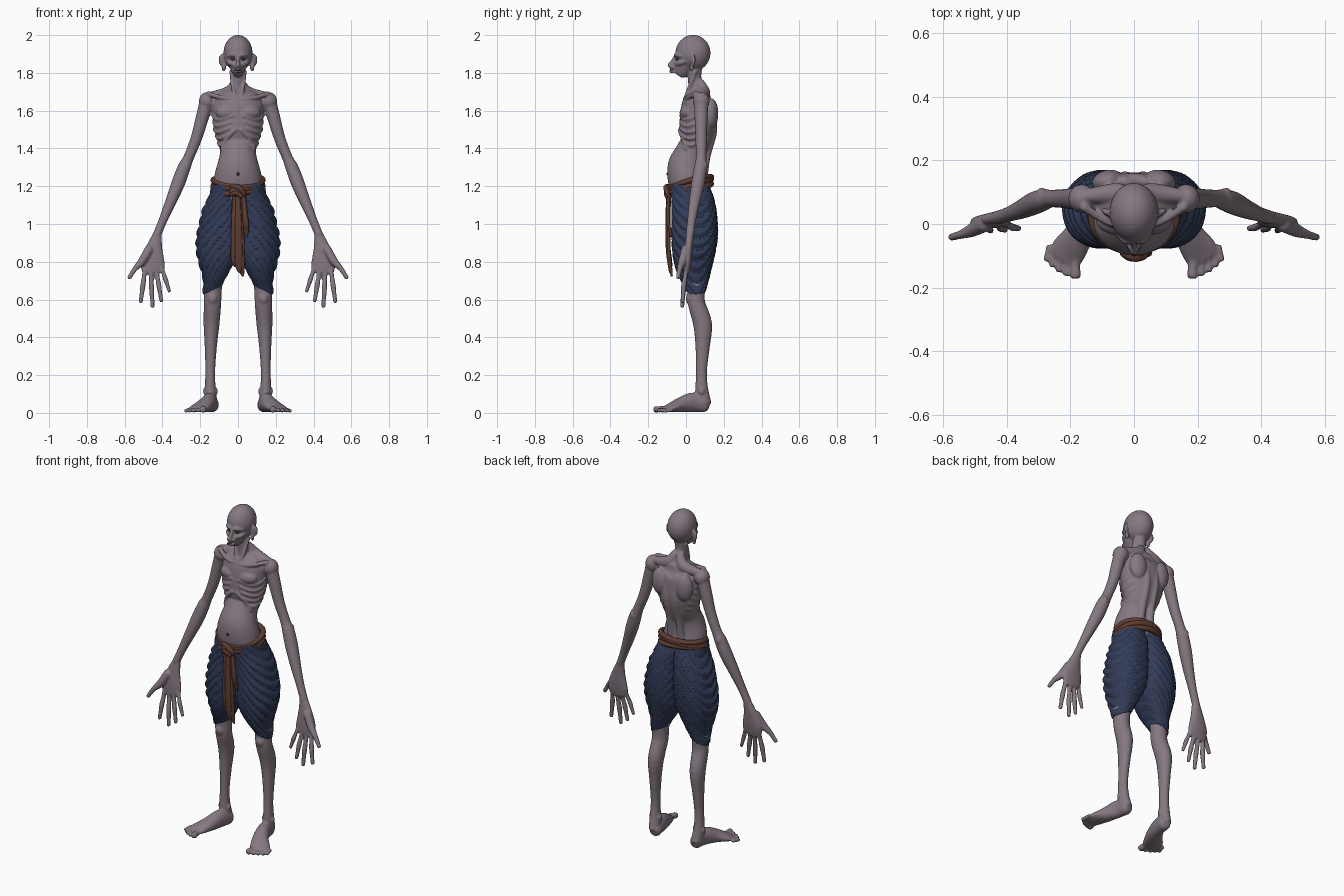
import bpy, bmesh, math
from mathutils import Vector, Matrix


def material(name, rgb):
    m = bpy.data.materials.new(name)
    m.diffuse_color = (*rgb, 1)
    return m


SKIN = material("grey_mauve_skin", (0.235, 0.19, 0.222))
DARK = material("dark_hollow", (0.045, 0.034, 0.042))
NAVY = material("navy_cloth", (0.032, 0.045, 0.098))
CREASE = material("dark_navy_crease", (0.014, 0.018, 0.04))
RUST = material("rust_brown_sash", (0.115, 0.048, 0.032))


def spline(pts, sub):
    """Catmull-Rom through tuples of any length."""
    out = []
    for i in range(len(pts) - 1):
        p = [Vector(pts[min(max(k, 0), len(pts) - 1)]) for k in (i - 1, i, i + 1, i + 2)]
        for j in range(sub):
            t = j / sub
            out.append(0.5 * (2 * p[1] + (p[2] - p[0]) * t + (2 * p[0] - 5 * p[1] + 4 * p[2] - p[3]) * t * t
                              + (3 * p[1] - p[0] - 3 * p[2] + p[3]) * t ** 3))
    return out + [Vector(pts[-1])]


def skin_rings(bm, rings):
    rows = [[bm.verts.new(c) for c in r] for r in rings]
    n = len(rows[0])
    for a, b in zip(rows, rows[1:]):
        for k in range(n):
            bm.faces.new((a[k], a[(k + 1) % n], b[(k + 1) % n], b[k]))
    bm.faces.new(rows[0][::-1])
    bm.faces.new(rows[-1])


def sweep(bm, pts, s=1, sub=4, n=20):
    """Tube through (x, y, z, ra[, rb]) with rounded ends; s mirrors x."""
    pts = [(p[0] * s, p[1], p[2], p[3], p[4] if len(p) > 4 else p[3]) for p in pts]
    path = spline(pts, sub)
    pos = [Vector(p[:3]) for p in path]
    rings, u = [], None
    last = len(path) - 1
    for i, p in enumerate(path):
        t = (pos[min(i + 1, last)] - pos[max(i - 1, 0)]).normalized()
        if u is None:
            u = Vector((1, 0, 0)) if abs(t.x) < 0.85 else Vector((0, 0, 1))
        u = (u - t * u.dot(t)).normalized()
        v = t.cross(u)

        def ring(c, k):
            return [c + k * (u * p[3] * math.cos(a) + v * p[4] * math.sin(a))
                    for a in (2 * math.pi * j / n for j in range(n))]
        off = t * min(p[3], p[4]) * 0.5
        if i == 0:
            rings.append(ring(pos[i] - off, 0.65))
        rings.append(ring(pos[i], 1))
        if i == last:
            rings.append(ring(pos[i] + off, 0.65))
    skin_rings(bm, rings)


def ball(bm, c, r, rot=0):
    bmesh.ops.create_uvsphere(bm, u_segments=24, v_segments=16, radius=1, matrix=Matrix.Translation(c)
                              @ Matrix.Rotation(rot, 4, 'Z') @ Matrix.Diagonal((*r, 1)))


def finish(name, bm, *mats, voxel=0, smooth=2):
    bmesh.ops.recalc_face_normals(bm, faces=bm.faces)
    me = bpy.data.meshes.new(name)
    bm.to_mesh(me)
    bm.free()
    for m in mats:
        me.materials.append(m)
    ob = bpy.data.objects.new(name, me)
    bpy.context.collection.objects.link(ob)
    bpy.context.view_layer.objects.active = ob
    if voxel:
        mod = ob.modifiers.new("fuse", 'REMESH')
        mod.mode, mod.voxel_size = 'VOXEL', voxel
        bpy.ops.object.modifier_apply(modifier="fuse")
        mod = ob.modifiers.new("soften", 'SMOOTH')
        mod.factor, mod.iterations = 0.5, smooth
        bpy.ops.object.modifier_apply(modifier="soften")
    for f in ob.data.polygons:
        f.use_smooth = True
    return ob


# ---- body, fused from lofted parts ----
body = bmesh.new()
TORSO = [(0, .085, 1.69, .10, .05), (0, .07, 1.65, .132, .085), (0, .066, 1.58, .135, .096),
         (0, .062, 1.50, .126, .098), (0, .055, 1.43, .105, .085), (0, .03, 1.38, .095, .085),
         (0, .008, 1.32, .108, .099), (0, .002, 1.27, .122, .101), (0, .01, 1.20, .13, .10),
         (0, .02, 1.12, .12, .09)]


def on_torso(a, z, r):
    """Point on the torso surface at angle a from the front."""
    for p, q in zip(TORSO, TORSO[1:]):
        if q[2] <= z <= p[2]:
            k = (p[2] - z) / (p[2] - q[2])
            cy, rx, ry = (p[i] + (q[i] - p[i]) * k for i in (1, 3, 4))
            return (rx * math.sin(a), cy - ry * math.cos(a), z, r)


sweep(body, TORSO, n=40)
# neck, skull and face
sweep(body, [(0, .05, 1.85, .04, .04), (0, .045, 1.78, .034, .036), (0, .055, 1.72, .036, .042),
             (0, .07, 1.66, .06, .058)])
ball(body, (0, .037, 1.905), (.077, .093, .096))
sweep(body, [(0, 0, 1.90, .062, .056), (0, -.003, 1.86, .054, .053), (0, -.02, 1.825, .041, .052),
             (0, -.037, 1.80, .027, .042)])
sweep(body, [(0, -.052, 1.893, .009), (0, -.072, 1.86, .010), (0, -.088, 1.838, .013)])
sweep(body, [(-.018, -.066, 1.83, .008), (0, -.08, 1.833, .011), (.018, -.066, 1.83, .008)])
sweep(body, [(-.022, -.07, 1.803, .006), (0, -.082, 1.806, .007), (.022, -.07, 1.803, .006)])

FINGERS = [((.492, .002, .76), (.515, -.018, .588), .0135), ((.462, .002, .75), (.452, -.02, .562), .0135),
           ((.432, .002, .755), (.406, -.018, .592), .013), ((.404, .002, .77), (.363, -.014, .643), .012)]
TOES = [((.187, -.10, .024), (.184, -.163, .018), .018), ((.215, -.10, .02), (.211, -.158, .014), .0125),
        ((.237, -.095, .018), (.236, -.146, .013), .012), ((.254, -.085, .017), (.257, -.13, .012), .0115),
        ((.267, -.07, .016), (.275, -.112, .011), .011)]
for s in (1, -1):
    # brow, cheek, ear, neck tendon
    sweep(body, [(.008, -.055, 1.893, .009), (.03, -.052, 1.896, .010), (.054, -.025, 1.888, .008)], s)
    sweep(body, [(.055, .0, 1.862, .009), (.044, -.03, 1.853, .013), (.024, -.056, 1.845, .008)], s)
    ball(body, (.084 * s, .036, 1.868), (.021, .011, .033), .5 * s)
    ball(body, (.075 * s, .03, 1.83), (.012, .011, .022))
    sweep(body, [(.036, .05, 1.81, .010), (.028, .02, 1.73, .010), (.012, -.002, 1.668, .011)], s)
    # collarbone, shoulder slope, shoulder blade, chest, back muscle
    sweep(body, [(.012, -.004, 1.662, .012), (.08, .005, 1.668, .011), (.16, .055, 1.69, .014)], s)
    sweep(body, [(.015, .075, 1.75, .022), (.05, .095, 1.695, .034), (.15, .088, 1.677, .022)], s)
    ball(body, (.083 * s, .135, 1.585), (.05, .035, .08), -.25 * s)
    ball(body, (.066 * s, .0, 1.59), (.055, .032, .035), .25 * s)
    sweep(body, [(.03, .13, 1.64, .022), (.028, .142, 1.5, .024), (.03, .108, 1.36, .022), (.035, .09, 1.24, .024)], s)
    # ribs and the arch below them
    for i in range(5):
        z0 = 1.575 - .034 * i
        sweep(body, [on_torso(.16 + .1 * i + .24 * j, z0 - .022 * math.sin(.55 * j), .0075) for j in range(8)],
              s, sub=2, n=10)
    sweep(body, [on_torso(.1 + .2 * j, 1.5 - .021 * j, .009) for j in range(6)], s, sub=2, n=10)
    # arm
    ball(body, (.164 * s, .08, 1.65), (.043, .045, .048))
    sweep(body, [(.165, .08, 1.65, .038), (.193, .08, 1.55, .034), (.222, .08, 1.45, .030),
                 (.262, .08, 1.35, .028), (.285, .076, 1.30, .034), (.315, .065, 1.22, .036),
                 (.355, .046, 1.12, .030), (.397, .03, 1.02, .023), (.43, .02, .94, .022)], s)
    ball(body, (.29 * s, .096, 1.305), (.018, .018, .028))
    # hand
    sweep(body, [(.425, .022, .95, .022, .02), (.442, .014, .88, .042, .022), (.452, .008, .80, .064, .021),
                 (.448, .003, .745, .058, .015)], s)
    sweep(body, [(.468, .0, .87, .024), (.51, -.02, .80, .021), (.545, -.033, .763, .014),
                 (.576, -.042, .715, .011)], s)
    for a, b, r in FINGERS:
        a, b = Vector(a), Vector(b)
        m = a.lerp(b, .5) + Vector((0, -.004, 0))
        sweep(body, [(*a, r), (*a.lerp(m, .5), r * .9), (*m, r * 1.05), (*m.lerp(b, .5), r * .88), (*b, r * .8)],
              s, sub=3, n=12)
    # leg
    sweep(body, [(.10, .03, 1.08, .065), (.125, .045, .80, .06), (.133, .053, .66, .048), (.135, .056, .58, .046),
                 (.14, .088, .47, .042, .050), (.144, .088, .35, .032, .038), (.147, .082, .22, .026, .029),
                 (.147, .083, .13, .029, .034), (.142, .09, .05, .034, .045)], s)
    ball(body, (.135 * s, .024, .605), (.028, .025, .035))
    for dx in (-.028, .026):
        ball(body, ((.147 + dx) * s, .083, .115), (.012, .016, .02))
    # foot
    sweep(body, [(.135, .105, .04, .034, .038), (.147, .04, .056, .037, .052), (.172, -.03, .042, .046, .039),
                 (.207, -.085, .025, .056, .022), (.223, -.112, .017, .05, .014)], s)
    for a, b, r in TOES:
        a, b = Vector(a), Vector(b)
        sweep(body, [(*a, r * .85), (*a.lerp(b, .5), r * .85), (*b, r)], s, n=12)
finish("body", body, SKIN, voxel=.0055)

# ---- eyes, mouth and navel ----
marks = bmesh.new()
for s in (1, -1):
    ball(marks, (.026 * s, -.046, 1.873), (.014, .008, .007), .35 * s)
ball(marks, (0, -.081, 1.812), (.017, .008, .0025))
ball(marks, (0, -.097, 1.265), (.007, .006, .009))
finish("eyes_mouth_and_navel", marks, DARK)

# ---- baggy draped trousers, one closed leg per side ----
LEG = [(.065, .02, 1.21, .074, .10), (.07, .033, 1.15, .084, .11), (.088, .042, 1.08, .098, .116),
       (.098, .046, 1.0, .107, .12), (.106, .046, .93, .113, .12), (.108, .042, .85, .111, .112),
       (.113, .04, .78, .088, .098), (.119, .044, .72, .066, .08), (.13, .05, .675, .055, .062),
       (.135, .053, .65, .05, .052)]
N = 64
for s, side in ((1, "left"), (-1, "right")):
    cloth, rings = bmesh.new(), []
    valley = {}
    for i, p in enumerate(spline(LEG, 10)):
        ring = []
        for j in range(N):
            a = 2 * math.pi * j / N
            c, d = math.cos(a), math.sin(a)
            # swags hang lowest on the outer side
            ph = (p[2] - .17 * (1 - c) + .012 * math.sin(3 * a)) / .058
            w = abs(math.sin(math.pi * ph))
            valley[i, j] = w
            env = min(1, max(0, (1.22 - p[2]) / .12)) * (.35 + .65 * max(0, c + .55) / 1.55)
            k = 1 + .13 * env * (w - .6)
            if c < 0:  # squarer inner half so both legs meet
                c, d = -abs(c) ** .7, math.copysign(abs(d) ** .7, d)
            droop = .022 * c * min(1, max(0, (.85 - p[2]) / .2))
            ring.append((s * (p[0] + p[3] * k * c), p[1] + p[4] * k * d, p[2] - droop))
        rings.append(ring)
    skin_rings(cloth, rings)
    cloth.faces.ensure_lookup_table()
    for i in range(len(rings) - 1):  # dark creases in the fold bottoms
        for j in range(N):
            cloth.faces[i * N + j].material_index = int(valley[i, j] < .14)
    finish("trouser_leg_" + side, cloth, NAVY, CREASE)

# ---- sash: twisted waist wrap, knot and hanging tails ----
wrap = bmesh.new()
for q in range(3):
    pts = []
    for j in range(49):
        a = 2 * math.pi * j / 48
        y = -math.cos(a)
        pts.append((.131 * math.sin(a), .026 + .108 * y, 1.208 + .025 * y + (q - 1) * .02
                    + .006 * math.sin(2 * a + 2 * q), .015, .015))
    sweep(wrap, pts, sub=1, n=12)
finish("sash_wrap", wrap, RUST)

knot = bmesh.new()
ball(knot, (-.004, -.085, 1.175), (.042, .028, .036))
sweep(knot, [(-.035, -.09, 1.20, .012), (0, -.105, 1.195, .014), (.03, -.098, 1.165, .014), (.03, -.085, 1.145, .01)])
sweep(knot, [(-.035, -.09, 1.155, .012), (-.01, -.106, 1.165, .012), (.02, -.1, 1.145, .012)])
finish("sash_knot", knot, RUST)

tails = bmesh.new()
for x0, x1, w, end, y in ((-.018, -.02, .016, .775, -.088), (.0, .004, .017, .745, -.094),
                          (.012, .02, .014, .725, -.086), (.03, .042, .013, .935, -.09)):
    h = 1.16 - end
    sweep(tails, [(x0, y, 1.16, w * .7, .009), (x0 + .3 * (x1 - x0), y - .006, 1.16 - .3 * h, w, .009),
                  (x1, y - .004, 1.16 - .7 * h, w * 1.15, .009), (x1, y + .006, end + .035, w * 1.1, .008),
                  (x1 + .006, y + .01, end, w * .4, .006)], n=12)
finish("sash_tails", tails, RUST)
